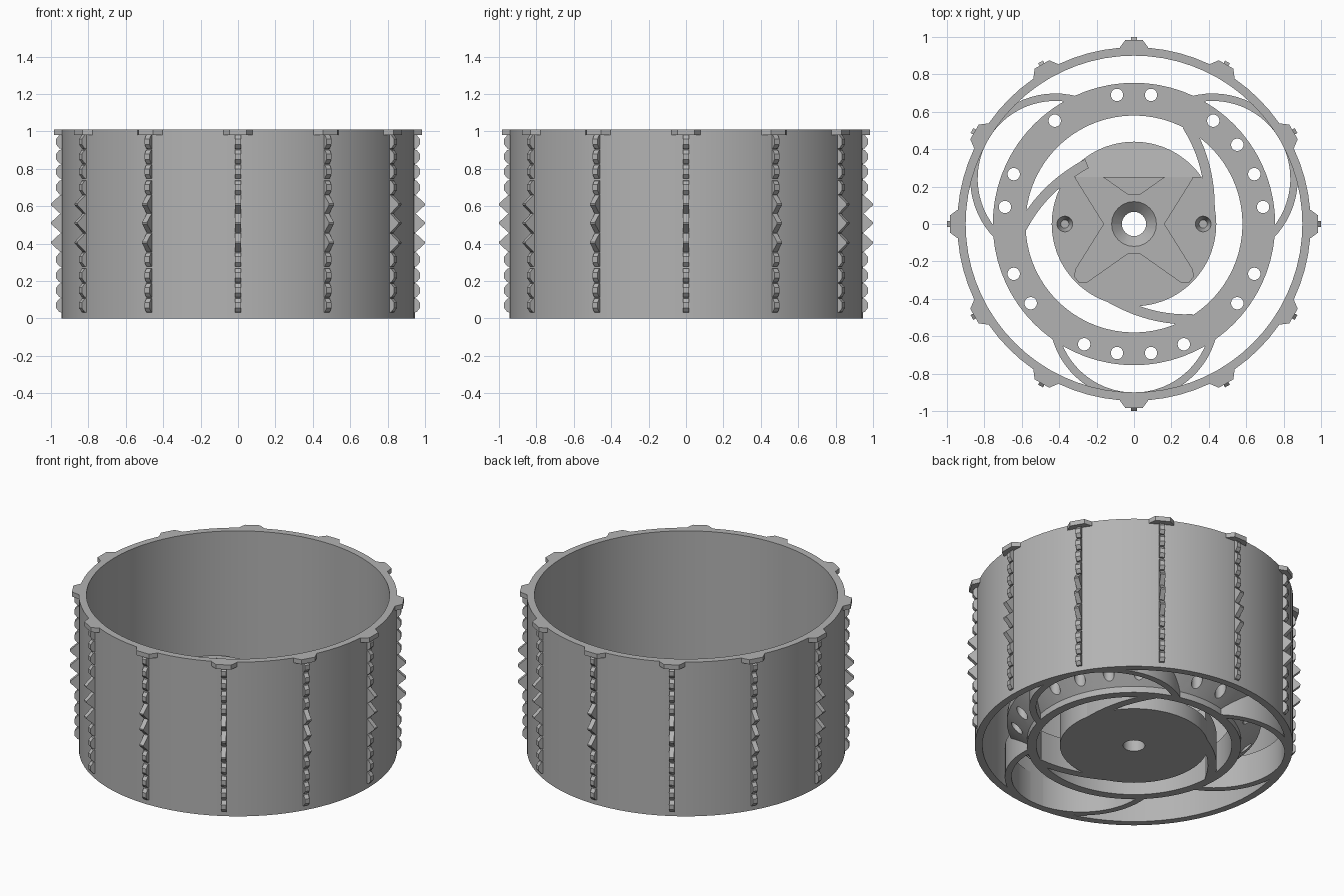
import bpy, bmesh, math
from math import sin, cos, radians, pi

cube = bpy.data.objects.get("Cube")
if cube:
    bpy.data.objects.remove(cube, do_unlink=True)

grey = bpy.data.materials.new("plain_grey")
grey.use_nodes = True
colour = (0.45, 0.45, 0.45, 1)
grey.diffuse_color = colour
grey.node_tree.nodes["Principled BSDF"].inputs["Base Color"].default_value = colour

SEG = 72
CORE_TOP = 0.2


def finish(name, bm):
    bmesh.ops.recalc_face_normals(bm, faces=bm.faces)
    mesh = bpy.data.meshes.new(name)
    bm.to_mesh(mesh)
    bm.free()
    obj = bpy.data.objects.new(name, mesh)
    bpy.context.collection.objects.link(obj)
    mesh.materials.append(grey)
    return obj


def smooth(obj):
    bpy.ops.object.select_all(action="DESELECT")
    obj.select_set(True)
    bpy.context.view_layer.objects.active = obj
    bpy.ops.object.shade_smooth_by_angle(angle=radians(30))


def cut(obj, cutter):
    bpy.context.view_layer.objects.active = obj
    mod = obj.modifiers.new("cut", "BOOLEAN")
    mod.operation = "DIFFERENCE"
    mod.solver = "EXACT"
    mod.object = cutter
    bpy.ops.object.modifier_apply(modifier=mod.name)
    bpy.data.objects.remove(cutter, do_unlink=True)


def polar(r, degrees):
    return r * cos(radians(degrees)), r * sin(radians(degrees))


def lathe(bm, profile):
    """Closed (radius, z) profile swept round the z axis."""
    rings = [[bm.verts.new((*polar(r, 360 * i / SEG), z)) for r, z in profile]
             for i in range(SEG)]
    n = len(profile)
    for i in range(SEG):
        a, b = rings[i], rings[(i + 1) % SEG]
        for j in range(n):
            k = (j + 1) % n
            bm.faces.new((a[j], b[j], b[k], a[k]))


def solid(bm, lower, upper):
    """Prism between two matching loops of 3D points."""
    a = [bm.verts.new(p) for p in lower]
    b = [bm.verts.new(p) for p in upper]
    bm.faces.new(a)
    bm.faces.new(b[::-1])
    for i in range(len(a)):
        k = (i + 1) % len(a)
        bm.faces.new((a[i], a[k], b[k], b[i]))


def prism(bm, outline, z0, z1):
    solid(bm, [(x, y, z0) for x, y in outline], [(x, y, z1) for x, y in outline])


def cone(bm, x, y, r0, r1, z0, z1):
    loop = [(cos(2 * pi * i / 24), sin(2 * pi * i / 24)) for i in range(24)]
    solid(bm, [(x + r0 * c, y + r0 * s, z0) for c, s in loop],
          [(x + r1 * c, y + r1 * s, z1) for c, s in loop])


# Outer rim wall
bm = bmesh.new()
lathe(bm, [(0.90, 0), (0.945, 0), (0.945, 1.01), (0.90, 1.01)])
smooth(finish("rim_wall", bm))

# Tabs on the top edge and toothed treads below them
small = [0.07, 0.15, 0.23, 0.315, 0.70, 0.785, 0.865, 0.945]
large = [0.405, 0.51, 0.61]
for i in range(12):
    ang = radians(30 * i)

    def place(r, t, z):
        return (r * cos(ang) - t * sin(ang), r * sin(ang) + t * cos(ang), z)

    bm = bmesh.new()
    tab = [(0.92, -0.085), (0.945, -0.075), (0.965, -0.06), (0.985, -0.045)]
    tab += [(r, -t) for r, t in reversed(tab)]
    solid(bm, [place(r, t, 0.98) for r, t in tab], [place(r, t, 1.01) for r, t in tab])
    finish("rim_tab", bm)

    bm = bmesh.new()
    for z in small + large:
        if z in large:
            side = [(0.93, -0.052), (0.95, -0.05), (1.0, -0.004),
                    (1.0, 0.004), (0.95, 0.05), (0.93, 0.052)]
        else:
            side = [(0.93, -0.04), (0.955, -0.036), (0.972, -0.015),
                    (0.972, 0.015), (0.955, 0.036), (0.93, 0.04)]
        solid(bm, [place(r, -0.015, z + h) for r, h in side],
              [place(r, 0.015, z + h) for r, h in side])
    finish("tread_teeth", bm)

# Middle ring: upright wall with a flared flange
bm = bmesh.new()
lathe(bm, [(0.58, 0), (0.635, 0), (0.635, 0.04), (0.755, 0.16),
           (0.755, CORE_TOP), (0.58, CORE_TOP)])
ring = finish("middle_ring", bm)
bm = bmesh.new()
plain = {4, 7, 9, 12, 15, 20, 23}  # hole places left solid
for i in range(24):
    if i not in plain:
        x, y = polar(0.696, 7.5 + 15 * i)
        cone(bm, x, y, 0.033, 0.033, -0.1, 0.4)
cut(ring, finish("ring_hole_cutter", bm))
smooth(ring)

# Outer spokes: three bowed bands between ring and rim
for axis in (30, 150, 270):
    cx, cy = polar(0.486, axis)
    steps = [axis - 97 + 194 * i / 36 for i in range(37)]
    outline = []
    for r, angles in ((0.455, steps), (0.415, steps[::-1])):
        for a in angles:
            x, y = polar(r, a)
            outline.append((cx + x, cy + y))
    bm = bmesh.new()
    prism(bm, outline, 0, CORE_TOP)
    smooth(finish("outer_spoke", bm))

# Inner spokes: swept blades from hub to ring
for turn in (0, 120, 240):
    outer, inner = [], []
    for i in range(13):
        t = i / 12
        a = 8 + 54 * t + turn
        r = 0.41 + 0.06 * t + 0.13 * t * t
        outer.append(polar(r + 0.025, a - 1))
        inner.append(polar(r - 0.025, a + 1))
    bm = bmesh.new()
    prism(bm, outer + inner[::-1], 0, CORE_TOP)
    smooth(finish("inner_spoke", bm))

# Hub
bm = bmesh.new()
prism(bm, [polar(0.44, 360 * i / SEG) for i in range(SEG)], 0, CORE_TOP)
hub = finish("hub", bm)

# Cross-shaped pocket in the hub
arm = [(0.16, 0), (0.31, 0.24), (0.318, 0.28), (0.295, 0.31), (0.25, 0.31), (0.03, 0.155)]
mirrored = [(-x, y) for x, y in reversed(arm)]
upper = arm + mirrored
lower = [(x, -y) for x, y in reversed(upper[1:-1])]
bm = bmesh.new()
prism(bm, upper + lower, 0.14, 0.4)
cut(hub, finish("pocket_cutter", bm))

# Sloping step at the back of the hub
step = [(0.25, 0.138), (0.25, 0.4), (0.6, 0.4), (0.6, 0.07)]
bm = bmesh.new()
solid(bm, [(-0.6, y, z) for y, z in step], [(0.6, y, z) for y, z in step])
cut(hub, finish("step_cutter", bm))

# Axle hole with countersink, and two screw sockets
bm = bmesh.new()
cone(bm, 0, 0, 0.05, 0.125, 0.07, 0.145)
cut(hub, finish("countersink_cutter", bm))
bm = bmesh.new()
cone(bm, 0, 0, 0.065, 0.065, -0.1, 0.4)
for x in (-0.37, 0.37):
    cone(bm, x, 0, 0.022, 0.045, 0.13, 0.21)
cut(hub, finish("hole_cutter", bm))
smooth(hub)
